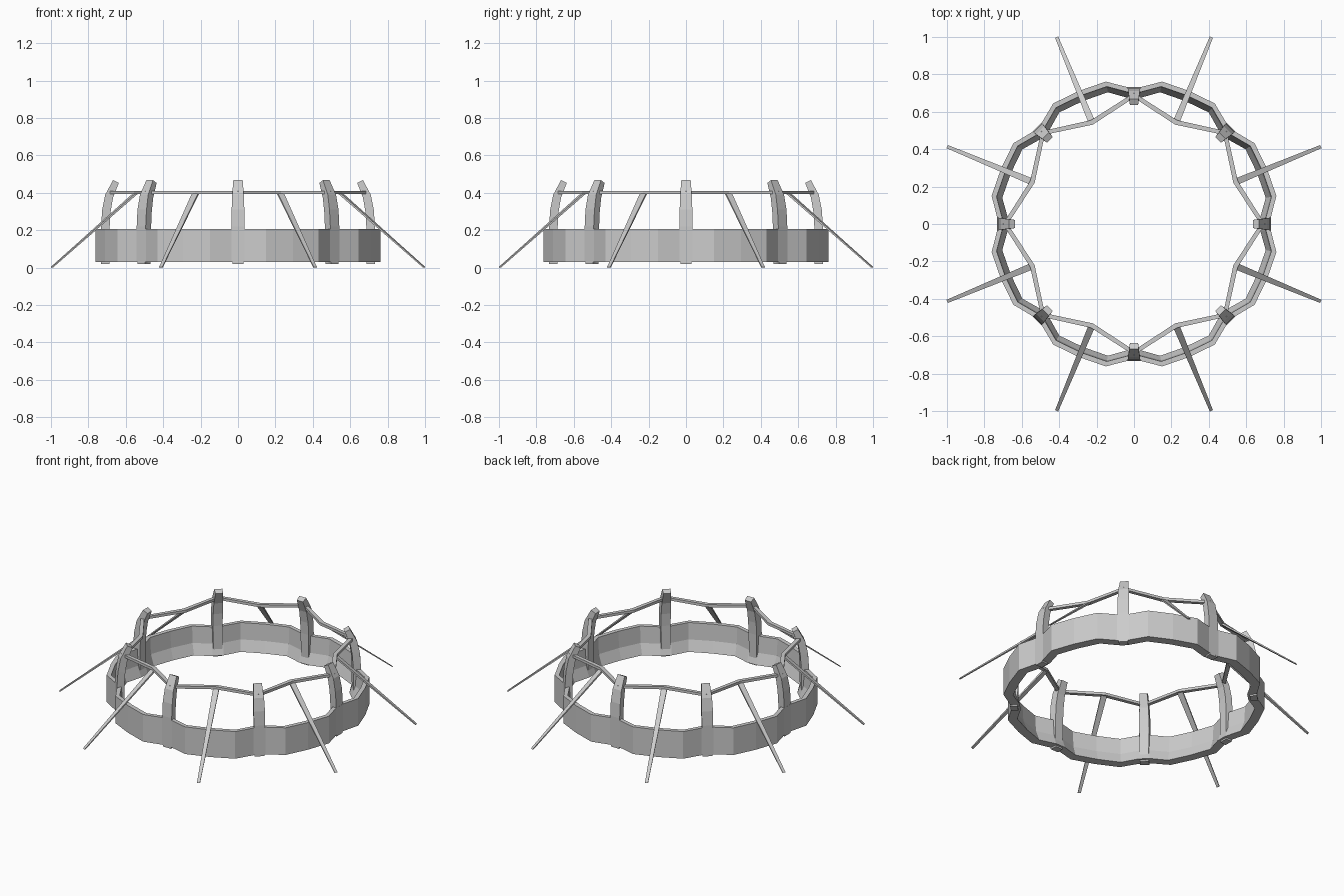
import bpy
from math import sin, cos, radians, pi

if "Cube" in bpy.data.objects:
    bpy.data.objects.remove(bpy.data.objects["Cube"])

def polar(r, a, z):
    return (r * cos(a), r * sin(a), z)

def make(name, verts, faces):
    me = bpy.data.meshes.new(name)
    me.from_pydata(verts, [], faces)
    ob = bpy.data.objects.new(name, me)
    bpy.context.collection.objects.link(ob)
    return ob

def ring(name, path, profile):
    """Closed loop: path of (radius, angle), profile of (radial offset, z)."""
    n, m = len(path), len(profile)
    verts = [polar(r + d, a, z) for r, a in path for d, z in profile]
    faces = [(i * m + j, (i + 1) % n * m + j,
              (i + 1) % n * m + (j + 1) % m, i * m + (j + 1) % m)
             for i in range(n) for j in range(m)]
    return make(name, verts, faces)

def strut(name, sections, angle):
    """Bar from (outer r, outer z, inner r, inner z, outer half width, inner half width)."""
    verts = []
    for ro, zo, ri, zi, wo, wi in sections:
        for r, z, w in ((ro, zo, -wo), (ro, zo, wo), (ri, zi, wi), (ri, zi, -wi)):
            verts.append((r * cos(angle) - w * sin(angle),
                          r * sin(angle) + w * cos(angle), z))
    k = 4 * (len(sections) - 1)
    faces = [(3, 2, 1, 0), (k, k + 1, k + 2, k + 3)]
    for i in range(0, k, 4):
        for j in range(4):
            a, b = i + j, i + (j + 1) % 4
            faces.append((a, b, b + 4, a + 4))
    return make(name, verts, faces)

SECTOR = pi / 4

# Scalloped wall, pinched in at each post, with a sloped inner foot
scallop = [(0.733, -2.8), (0.733, 2.8), (0.776, 11.2), (0.770, 22.5), (0.776, 33.8)]
wall_path = [(r, radians(d) + i * SECTOR) for i in range(8) for r, d in scallop]
ring("scalloped_wall", wall_path,
     [(0, 0.03), (0, 0.207), (-0.027, 0.207), (-0.033, 0.10), (-0.058, 0.03)])

# Zigzag rope between the posts
rope_path = [(0.688 if i % 2 == 0 else 0.588, i * SECTOR / 2) for i in range(16)]
ring("zigzag_rope", rope_path,
     [(0.013, 0.394), (0.013, 0.411), (-0.013, 0.411), (-0.013, 0.394)])

# Curved posts leaning inwards at the top, and flat tapering stays
post = [(0.732, 0.02, 0.688, 0.02, 0.029, 0.026),
        (0.732, 0.22, 0.686, 0.22, 0.034, 0.029),
        (0.726, 0.31, 0.681, 0.30, 0.034, 0.029),
        (0.710, 0.39, 0.668, 0.375, 0.031, 0.027),
        (0.668, 0.468, 0.637, 0.453, 0.025, 0.022)]
stay = [(1.081, 0.003, 1.075, 0.0, 0.009, 0.009),
        (0.588, 0.408, 0.582, 0.399, 0.018, 0.018)]
for i in range(8):
    strut(f"post_{i + 1}", post, i * SECTOR)
    strut(f"stay_{i + 1}", stay, (i + 0.5) * SECTOR)

# Outward normals
import bmesh
for ob in bpy.context.collection.objects:
    bm = bmesh.new()
    bm.from_mesh(ob.data)
    bmesh.ops.recalc_face_normals(bm, faces=bm.faces)
    bm.to_mesh(ob.data)
    bm.free()
